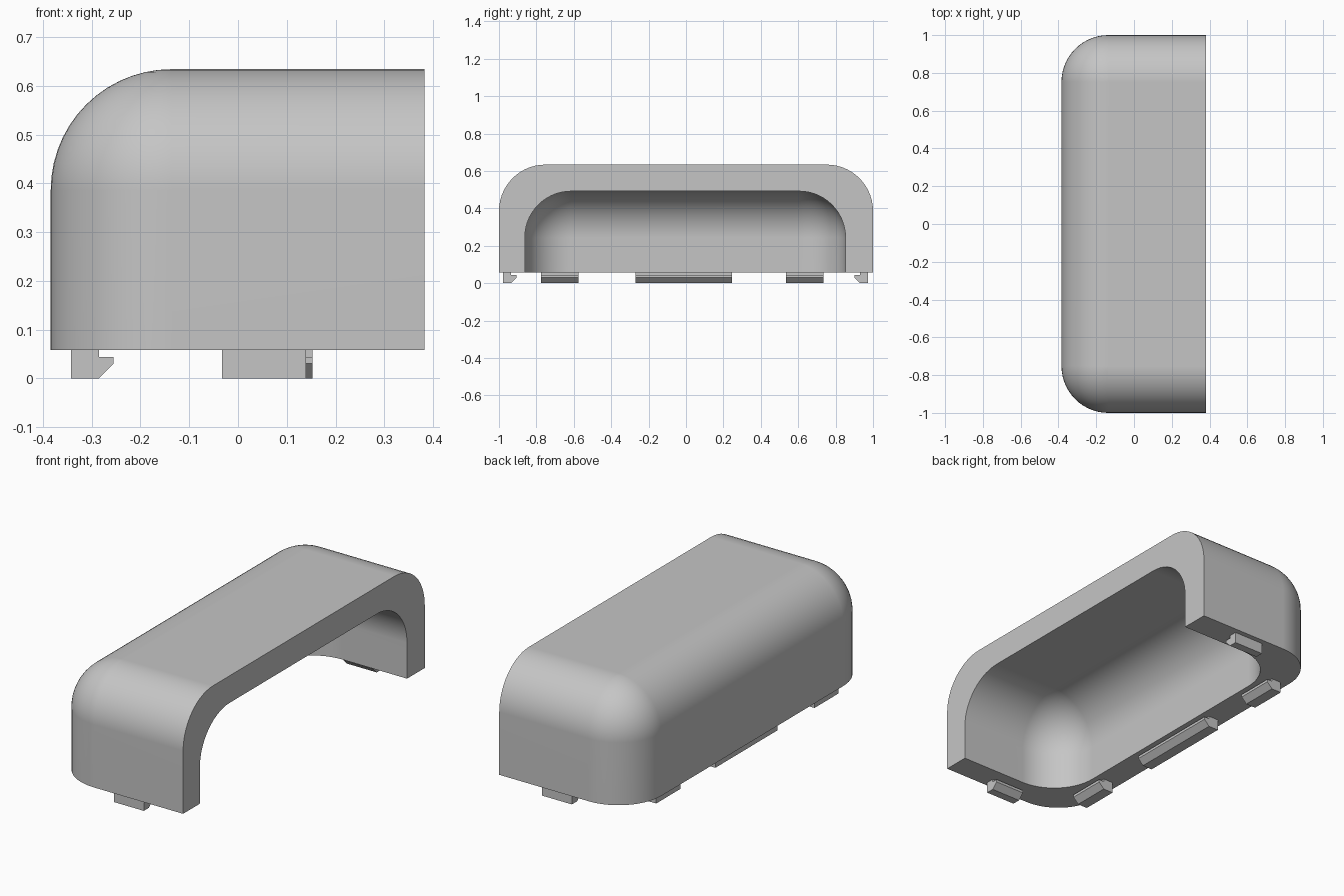
import bpy, bmesh
from math import sin, cos, pi

cube = bpy.data.objects.get("Cube")
if cube:
    bpy.data.objects.remove(cube, do_unlink=True)

grey = bpy.data.materials.new("plain grey")
grey.use_nodes = True
colour = (0.56, 0.56, 0.56, 1)
grey.diffuse_color = colour
grey.node_tree.nodes["Principled BSDF"].inputs["Base Color"].default_value = colour

BASE, OPEN_X, SEG = 0.058, 0.382, 14


def finish(name, bm):
    bmesh.ops.recalc_face_normals(bm, faces=bm.faces)
    mesh = bpy.data.meshes.new(name)
    bm.to_mesh(mesh)
    bm.free()
    mesh.materials.append(grey)
    obj = bpy.data.objects.new(name, mesh)
    bpy.context.collection.objects.link(obj)
    return obj


def plan(x0, y0, y1, r, z):
    """U-shaped outline, open at the +x end, with two rounded corners."""
    pts = [(OPEN_X, y0, z)]
    for i in range(SEG + 1):
        a = pi / 2 * i / SEG
        pts.append((x0 + r - r * sin(a), y0 + r - r * cos(a), z))
    for i in range(SEG + 1):
        a = pi / 2 * i / SEG
        pts.append((x0 + r - r * cos(a), y1 - r + r * sin(a), z))
    return pts + [(OPEN_X, y1, z)]


def skin(bm, x0, y0, y1, top, r):
    """Wall with a rounded top; returns its stacked outlines."""
    outlines = [plan(x0, y0, y1, r, BASE)]
    for i in range(SEG + 1):
        a = pi / 2 * i / SEG
        d = r * (1 - cos(a))
        outlines.append(plan(x0 + d, y0 + d, y1 - d, r - d, top - r + r * sin(a)))
    rings = [[bm.verts.new(p) for p in o] for o in outlines]
    for low, high in zip(rings, rings[1:]):
        for j in range(len(low) - 1):
            bm.faces.new((low[j], low[j + 1], high[j + 1], high[j]))
    bm.faces.new(rings[-1])
    return rings


def arch(rings):
    return [r[0] for r in rings] + [r[-1] for r in reversed(rings)]


# Hollow cover: outer and inner skins joined by the open end and the bottom rim
bm = bmesh.new()
outer = skin(bm, -0.384, -1, 1, 0.634, 0.248)
inner = skin(bm, -0.242, -0.862, 0.853, 0.492, 0.248)
bm.faces.new(arch(outer) + arch(inner)[::-1])
bm.faces.new(outer[0] + inner[0][::-1])
bmesh.ops.remove_doubles(bm, verts=bm.verts, dist=0.0001)
cover = finish("cover", bm)
bpy.context.view_layer.objects.active = cover
cover.select_set(True)
bpy.ops.object.shade_smooth_by_angle(angle=pi / 6)
weighted = cover.modifiers.new("even shading", "WEIGHTED_NORMAL")
weighted.keep_sharp = True


def clip(name, neck, reach, start, end, place):
    """Snap hook: a barbed profile extruded along the rim."""
    profile = [(0, 0), (neck, 0), (reach, 0.03), (reach, 0.044),
               (neck, 0.044), (neck, BASE), (0, BASE)]
    bm = bmesh.new()
    a, b = [[bm.verts.new(place(u, s, z)) for u, z in profile] for s in (start, end)]
    bm.faces.new(a)
    bm.faces.new(b[::-1])
    for i in range(len(profile)):
        j = (i + 1) % len(profile)
        bm.faces.new((a[i], a[j], b[j], b[i]))
    finish(name, bm)


# Snap clips along the closed wall and one at each end
for name, start, end in (("front", -0.775, -0.575), ("middle", -0.27, 0.245),
                         ("back", 0.535, 0.735)):
    clip(name + "_wall_clip", 0.057, 0.087, start, end,
         lambda u, s, z: (-0.342 + u, s, z))
clip("front_end_clip", 0.043, 0.073, -0.033, 0.139,
     lambda u, s, z: (s, -0.978 + u, z))
clip("back_end_clip", 0.043, 0.073, -0.02, 0.153,
     lambda u, s, z: (s, 0.973 - u, z))
